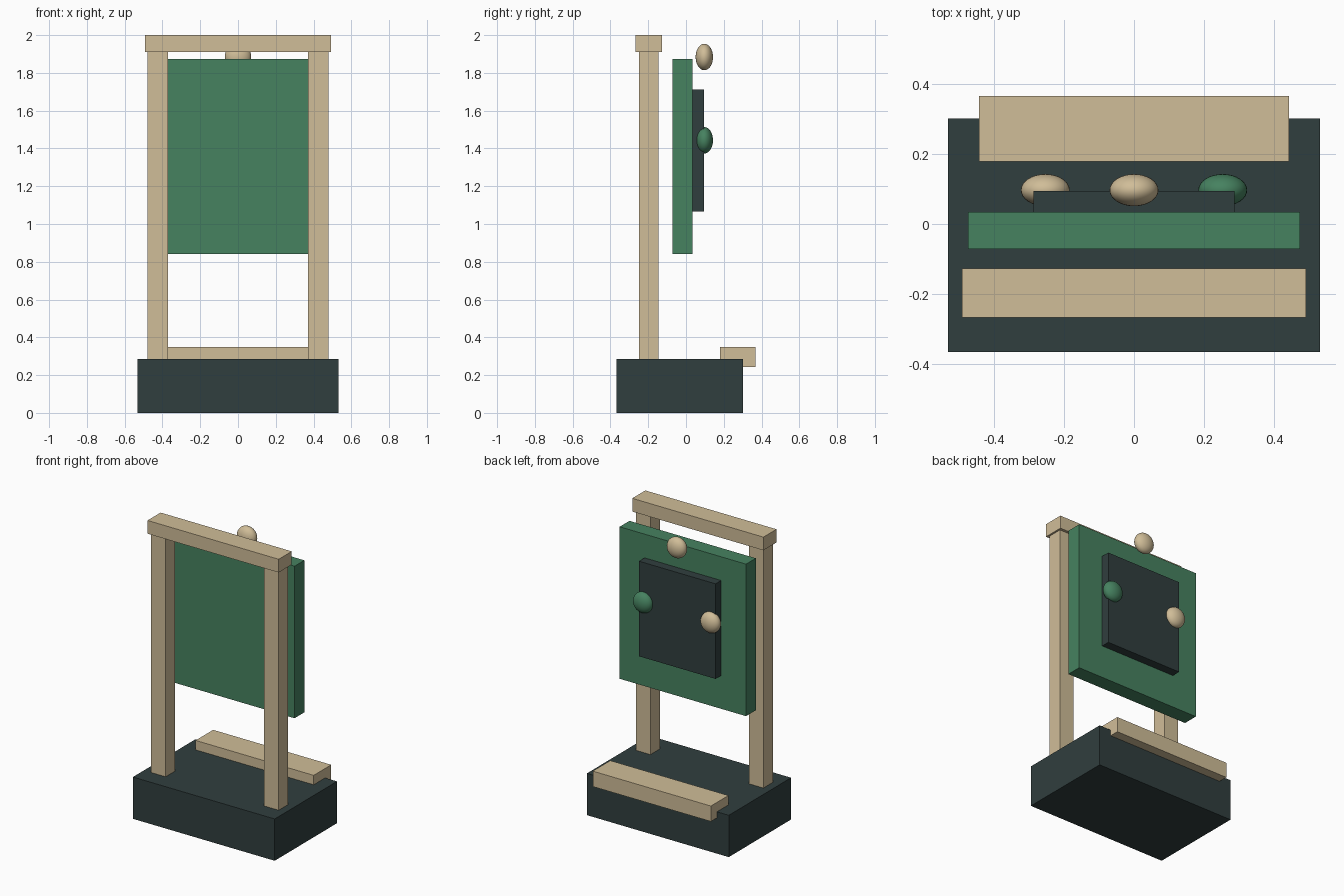
import bpy
import bmesh
from mathutils import Matrix, Vector

cube = bpy.data.objects.get("Cube")
if cube:
    bpy.data.objects.remove(cube, do_unlink=True)


def material(name, rgb):
    """Flat material from 8-bit display colour, stored as linear values."""
    linear = [((c / 255 + 0.055) / 1.055) ** 2.4 for c in rgb] + [1.0]
    mat = bpy.data.materials.new(name)
    mat.use_nodes = True
    mat.diffuse_color = linear
    bsdf = next(n for n in mat.node_tree.nodes if n.type == "BSDF_PRINCIPLED")
    bsdf.inputs["Base Color"].default_value = linear
    return mat


tan = material("pale tan", (208, 189, 152))
green = material("muted green", (70, 130, 96))
dark = material("dark slate", (48, 62, 62))


def finish(name, bm, mat, smooth=False):
    mesh = bpy.data.meshes.new(name)
    for face in bm.faces:
        face.smooth = smooth
    bm.to_mesh(mesh)
    bm.free()
    mesh.materials.append(mat)
    obj = bpy.data.objects.new(name, mesh)
    bpy.context.collection.objects.link(obj)
    return obj


def box(name, xs, ys, zs, mat):
    """Box from its lower and upper limit on each axis."""
    spans = (xs, ys, zs)
    centre = Vector([(a + b) / 2 for a, b in spans])
    size = Vector([b - a for a, b in spans])
    bm = bmesh.new()
    bmesh.ops.create_cube(bm, size=1, matrix=Matrix.LocRotScale(centre, None, size))
    return finish(name, bm, mat)


def knob(name, x, z, mat):
    """Smooth ball flattened front to back."""
    bm = bmesh.new()
    shape = Matrix.LocRotScale(Vector((x, 0.097, z)), None, Vector((0.07, 0.046, 0.07)))
    bmesh.ops.create_uvsphere(bm, u_segments=32, v_segments=16, radius=1, matrix=shape)
    return finish(name, bm, mat, smooth=True)


# Base and rear ledge
box("base", (-0.533, 0.533), (-0.367, 0.302), (0, 0.284), dark)
box("rear_ledge", (-0.444, 0.444), (0.179, 0.367), (0.243, 0.348), tan)

# Front frame: two posts and a top beam
for side, sign in (("left", 1), ("right", -1)):
    xs = sorted((sign * 0.37, sign * 0.48))
    box(side + "_post", xs, (-0.249, -0.146), (0.284, 1.91), tan)
box("top_beam", (-0.493, 0.493), (-0.267, -0.127), (1.91, 2), tan)

# Hanging board with a raised rear panel
box("board", (-0.475, 0.475), (-0.071, 0.034), (0.84, 1.873), green)
box("rear_panel", (-0.288, 0.288), (0.034, 0.094), (1.066, 1.712), dark)

# Knobs behind the board
knob("top_knob", 0, 1.884, tan)
knob("left_knob", 0.254, 1.443, green)
knob("right_knob", -0.254, 1.443, tan)
